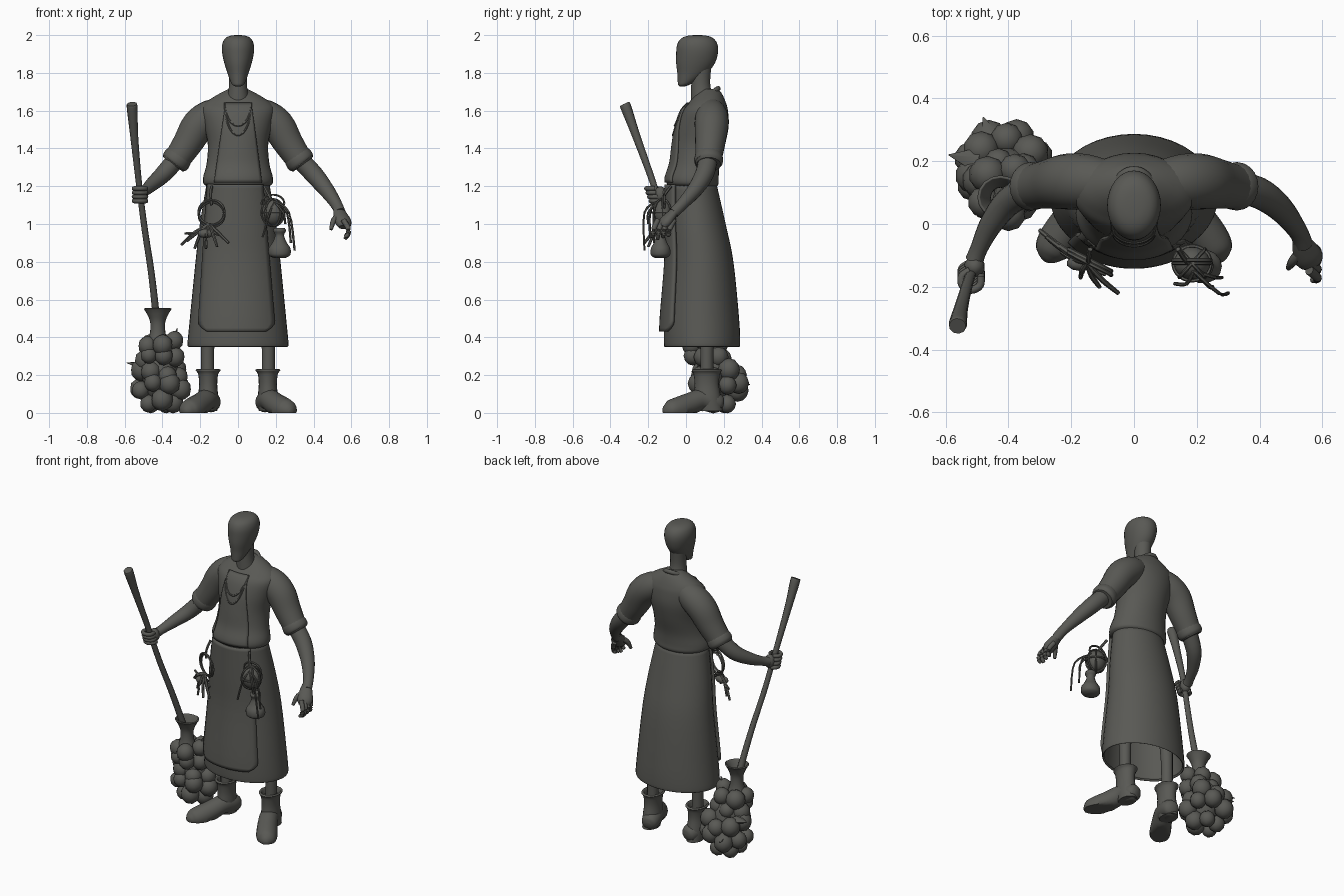
import bpy, bmesh, math, random
from mathutils import Vector

random.seed(4)
if "Cube" in bpy.data.objects:
    bpy.data.objects.remove(bpy.data.objects["Cube"])

grey = bpy.data.materials.new("dark_warm_grey")
grey.use_nodes = True
colour = (.1, .1, .09, 1)
grey.diffuse_color = colour
grey.node_tree.nodes["Principled BSDF"].inputs["Base Color"].default_value = colour


def finish(name, bm, angle=50):
    bmesh.ops.recalc_face_normals(bm, faces=bm.faces)
    mesh = bpy.data.meshes.new(name)
    bm.to_mesh(mesh)
    bm.free()
    mesh.materials.append(grey)
    mesh.shade_smooth()
    mesh.set_sharp_from_angle(angle=math.radians(angle))
    obj = bpy.data.objects.new(name, mesh)
    bpy.context.collection.objects.link(obj)
    return obj


def spline(rows, steps=4):
    """Catmull-Rom interpolation of equally long rows of numbers."""
    out = []
    for i in range(len(rows) - 1):
        a, b = rows[max(i - 1, 0)], rows[i]
        c, d = rows[i + 1], rows[min(i + 2, len(rows) - 1)]
        for s in range(steps):
            t = s / steps
            out.append([q + t * (r - p) / 2 + t * t * (p - 2.5 * q + 2 * r - w / 2)
                        + t ** 3 * (1.5 * (q - r) + (w - p) / 2)
                        for p, q, r, w in zip(a, b, c, d)])
    return out + [list(rows[-1])]


def loft(name, rings, caps=True, closed=True):
    bm = bmesh.new()
    verts = [[bm.verts.new(p) for p in ring] for ring in rings]
    n = len(rings[0])
    for low, high in zip(verts, verts[1:]):
        for i in range(n if closed else n - 1):
            j = (i + 1) % n
            bm.faces.new((low[i], low[j], high[j], high[i]))
    if caps:
        bm.faces.new(verts[0])
        bm.faces.new(verts[-1])
    return finish(name, bm)


def circle(n):
    return [(math.cos(math.tau * i / n), math.sin(math.tau * i / n)) for i in range(n)]


def body(name, rows, n=32, caps=True, x=0, y=0):
    """Upright form from rows of height, depth centre, half width, half depth."""
    rings = [[(x + rx * c, y + cy + ry * s, z) for c, s in circle(n)]
             for z, cy, rx, ry in spline(rows)]
    return loft(name, rings, caps)


def tube(name, rows, n=12, flat=1, floor=False, steps=4):
    """Round form along a path; rows are x, y, z, radius."""
    path = spline(rows, steps)
    points = [Vector(r[:3]) for r in path]
    rings = []
    for i, p in enumerate(points):
        d = (points[min(i + 1, len(points) - 1)] - points[max(i - 1, 0)]).normalized()
        side = d.cross(Vector((0, 0, 1)) if abs(d.z) < .97 else Vector((0, 1, 0))).normalized()
        up = side.cross(d)
        r = max(path[i][3], .002)
        ring = [p + side * r * c + up * r * flat * s for c, s in circle(n)]
        if floor:
            for v in ring:
                v.z = max(v.z, 0)
        rings.append(ring)
    return loft(name, rings)


def cord(name, points, r=.006, n=6):
    return tube(name, [(*p, r) for p in points], n)


def ball(name, centre, size, detail=2):
    bm = bmesh.new()
    bmesh.ops.create_icosphere(bm, subdivisions=detail, radius=1)
    for v in bm.verts:
        v.co = Vector(centre) + Vector([a * b for a, b in zip(v.co, size)])
    return finish(name, bm)


def mirror(rows, side):
    return [(side * r[0], *r[1:]) for r in rows]


def thicken(obj, amount, offset=-1):
    mod = obj.modifiers.new("thickness", "SOLIDIFY")
    mod.thickness, mod.offset = amount, offset


# Head and neck
body("head", [(1.728, -.02, .012, .012), (1.737, -.012, .03, .03), (1.76, .008, .042, .052),
              (1.8, .034, .056, .08), (1.85, .05, .072, .102), (1.9, .058, .083, .11),
              (1.94, .06, .085, .109), (1.97, .06, .077, .097), (1.988, .06, .061, .076),
              (1.997, .06, .038, .048), (2, .06, .012, .015)])
body("neck", [(1.55, .09, .065, .065), (1.65, .088, .06, .062), (1.71, .08, .05, .053),
              (1.76, .078, .047, .05), (1.84, .08, .05, .055)])

# Shirt with its bloused waist
shirt = [(1.2, .04, .165, .125), (1.215, .035, .183, .138), (1.25, .035, .184, .138),
         (1.32, .05, .166, .13), (1.42, .07, .16, .137), (1.52, .088, .18, .138),
         (1.6, .1, .195, .122), (1.64, .112, .175, .1), (1.675, .12, .125, .078),
         (1.7, .125, .08, .058), (1.715, .125, .05, .04)]
body("shirt", shirt)
collar = [(.066 * c, .085 + .085 * s, 1.662 + .055 * s) for c, s in circle(16)]
cord("collar", collar + collar[:2], .014, 8)

# Skirt, open below
skirt = [(1.22, .035, .165, .125), (1, .06, .202, .15), (.8, .08, .225, .171),
         (.5, .083, .255, .198), (.37, .085, .267, .202), (.35, .085, .262, .198)]
thicken(body("skirt", skirt, 40, caps=False), .012)


def surface(rows, x, z):
    """Front depth of an upright form at a given width and height."""
    fine = sorted(spline(rows))
    low, high = next(p for p in zip(fine, fine[1:]) if p[1][0] >= z)
    t = (z - low[0]) / (high[0] - low[0])
    cy, rx, ry = (a + (b - a) * t for a, b in zip(low[1:], high[1:]))
    return cy - ry * math.sqrt(max(0, 1 - (x / rx) ** 2))


def panel(name, rows, outline, bottom, top, gap, thick, steps):
    """Cloth panel that follows a form; outline gives left and right edges."""
    rings = []
    for i in range(steps + 1):
        z = bottom + (top - bottom) * i / steps
        left, right = outline(i / steps)
        ring = []
        for j in range(17):
            x = left + (right - left) * j / 16
            ring.append((x, surface(rows, x, z) - gap, z))
        rings.append(ring)
    thicken(loft(name, rings, caps=False, closed=False), thick, 0)


def apron_edges(t):
    corner = .05 * max(0, 1 - t / .07) ** 2
    return -.21 + .05 * t + corner, .195 - .065 * t - corner


panel("apron", skirt, apron_edges, .43, 1.21, .017, .016, 40)
panel("apron_bib", shirt, lambda t: (-.125 + .06 * t, .125 - .055 * t), 1.22, 1.64, .005, .01, 24)

# Neck cords
for name, drop in (("short_neck_cord", 1.52), ("long_neck_cord", 1.47)):
    points = []
    for i in range(9):
        a = math.pi * i / 8
        x, z = .07 * math.cos(a), 1.64 - (1.64 - drop) * math.sin(a)
        points.append((x, surface(shirt, x, z) - .01, z))
    cord(name, points, .005)

# Sleeves, legs and boots
sleeve = [(.05, .13, 1.615, .06), (.14, .135, 1.575, .085), (.21, .135, 1.52, .089),
          (.265, .128, 1.43, .08), (.315, .12, 1.355, .072), (.338, .12, 1.325, .073)]
cuff = [(.303, .12, 1.372, .066), (.316, .12, 1.353, .075), (.333, .12, 1.33, .076),
        (.344, .12, 1.315, .064)]
foot = [(.137, .195, .04, .02), (.14, .18, .045, .045), (.148, .14, .06, .056),
        (.168, .075, .068, .057), (.2, .015, .045, .06), (.235, -.04, .022, .063),
        (.262, -.08, .012, .056), (.275, -.105, .008, .036), (.282, -.118, .005, .012)]
for side, label in ((1, "left"), (-1, "right")):
    tube(label + "_sleeve", mirror(sleeve, side), 20)
    tube(label + "_cuff", mirror(cuff, side), 20)
    tube(label + "_leg", mirror([(.15, .1, .7, .05), (.16, .11, .4, .036),
                                 (.16, .11, .15, .034)], side))
    tube(label + "_boot_foot", mirror(foot, side), 16, floor=True)
    body(label + "_boot_shaft", [(.01, .13, .048, .064), (.08, .115, .053, .07),
                                 (.15, .11, .048, .064), (.205, .11, .053, .07),
                                 (.225, .11, .066, .08), (.23, .11, .055, .066),
                                 (.2, .11, .042, .055)], 20, x=side * .158)

# Left arm with a loosely curled hand
tube("left_forearm", [(.31, .12, 1.36, .05), (.395, .1, 1.27, .05), (.465, .05, 1.185, .042),
                      (.52, -.02, 1.105, .031), (.54, -.065, 1.06, .03)], 16)
tube("left_palm", [(.53, -.05, 1.08, .028), (.543, -.08, 1.045, .04),
                   (.558, -.11, 1.01, .046), (.565, -.125, .985, .034)], 12, .65)
for i in range(4):
    y, drop = -.168 + .028 * i, .012 * abs(i - 1)
    tube("left_finger", [(.558, y + .02, 1.02, .015), (.582, y, .98, .014),
                         (.582, y - .008, .945, .013), (.565, y - .01, .92 + drop, .009)], 8)
tube("left_thumb", [(.53, -.09, 1.045, .018), (.505, -.12, 1.015, .015),
                    (.492, -.14, .97, .009)], 8)

# Broom shaft and the right arm gripping it
tube("broom_shaft", [(-.562, -.325, 1.635, .027), (-.56, -.315, 1.61, .029),
                     (-.55, -.265, 1.47, .022), (-.525, -.175, 1.22, .017),
                     (-.495, -.1, .98, .017), (-.46, -.02, .75, .018),
                     (-.435, .055, .53, .02), (-.42, .11, .35, .022)], 10)
tube("right_forearm", [(-.31, .12, 1.36, .05), (-.395, .075, 1.265, .046),
                       (-.455, 0, 1.21, .037), (-.492, -.075, 1.175, .028),
                       (-.508, -.115, 1.16, .029)], 16)
ball("right_palm", (-.508, -.135, 1.155), (.033, .035, .045))
for i in range(4):
    z = 1.122 + .022 * i
    points = [(-.518 - .033 * math.sin(a), -.155 - .008 * i - .031 * math.cos(a), z)
              for a in (-2, -1, 0, 1, 2, 3)]
    cord("right_finger", points, .0125, 8)

# Broom head: a flared socket over two clusters of round tufts
thicken(body("broom_socket", [(.55, 0, .074, .07), (.525, 0, .058, .056), (.48, 0, .04, .04),
                              (.42, 0, .042, .042), (.36, 0, .06, .06)],
             16, False, -.425, .085), .008)
ball("tuft_core", (-.41, .15, .2), (.1, .1, .16))
for z, depth, spread, count in ((.055, .155, .07, 5), (.14, .17, .115, 8), (.21, .17, .1, 7),
                                (.3, .115, .082, 6), (.37, .105, .075, 5)):
    for i in range(count):
        a = math.tau * i / count + z * 20
        r = random.uniform(.044, .06)
        ball("tuft", (-.412 + spread * math.cos(a), depth + spread * math.sin(a),
                      max(z + random.uniform(-.025, .025), r)), (r, r, r * 1.05))
for tip, base in (((-.59, .22, .265), (-.5, .2, .25)), ((-.48, .34, .15), (-.45, .25, .17)),
                  ((-.32, .1, .45), (-.35, .1, .36))):
    tube("pointed_leaf", [(*base, .045), (*tip, .002)], 5, .6, steps=1)


def hoop(name, centre, rx, rz, lean=0, r=.006):
    x, y, z = centre
    points = [(x + rx * c, y + lean * c, z + rz * s) for c, s in circle(14)]
    cord(name, points + points[:1], r)


# Right hip: rope ring with a bundle of herbs
for shift in (0, .012):
    hoop("rope_ring", (-.14, -.115 - shift, 1.05 + shift), .068, .065, -.035, .007)
cord("ring_strap", [(-.14, -.08, 1.2), (-.145, -.115, 1.15), (-.14, -.125, 1.1)], .008)
for x, y, z in ((-.3, -.02, .89), (-.27, -.05, .91), (-.23, -.09, .87), (-.17, -.17, .87),
                (-.11, -.2, .88), (-.05, -.22, .9), (-.09, -.16, .94), (-.28, -.04, .95)):
    tube("herb_stem", [(-.15, -.125, 1, .007), ((x - .16) / 2, y / 2 - .065, .955, .009),
                       (x, y, z, .007)], 6)
ball("herb_knot", (-.17, -.125, .95), (.045, .025, .025))

# Left hip: netted gourd and a small bottle
ball("gourd", (.185, -.125, 1.06), (.058, .052, .068), 3)
for lean in (-.045, 0, .045):
    hoop("gourd_net", (.185, -.125, 1.06), math.sqrt(.061 ** 2 - lean ** 2), .072, lean)
band = [(.185 + .06 * c, -.125 + .055 * s, 1.06) for c, s in circle(12)]
cord("gourd_band", band + band[:1])
hoop("gourd_loop", (.185, -.115, 1.11), .06, .045)
cord("gourd_strap", [(.14, -.08, 1.2), (.16, -.11, 1.16), (.18, -.13, 1.12)], .008)
body("bottle", [(.82, 0, .03, .03), (.835, 0, .056, .052), (.87, 0, .058, .052),
                (.905, 0, .036, .034), (.94, 0, .024, .024), (.965, 0, .034, .034),
                (.98, 0, .026, .026)], 14, x=.22, y=-.135)
for x, y, z in ((.3, -.22, .86), (.28, -.17, .9), (.13, -.19, .93), (.25, -.2, 1)):
    cord("loose_cord", [(.19, -.15, 1.12), (x * .6 + .09, y, 1.06), (x, y, z)])
